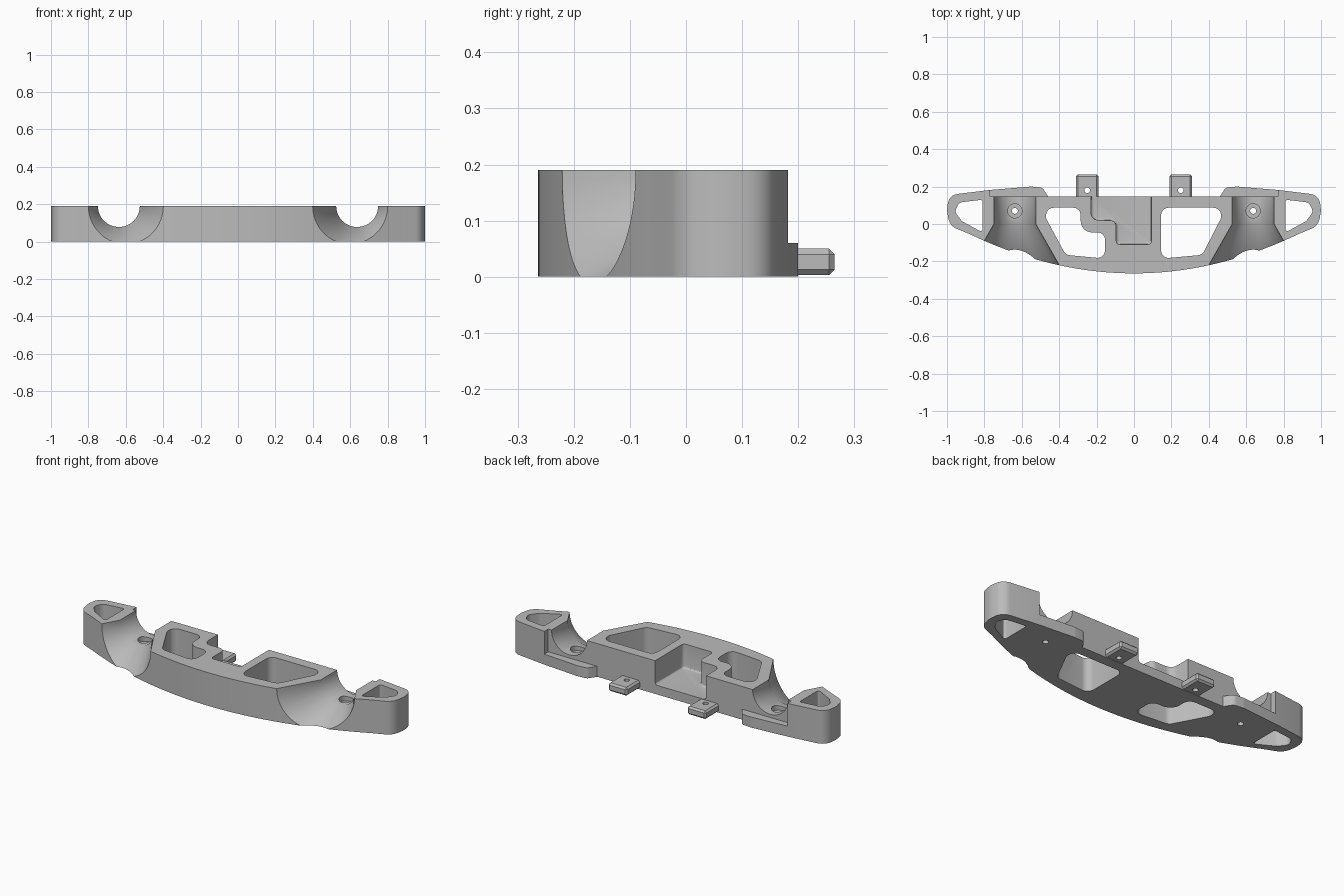
import bpy, bmesh, math
from mathutils import Vector, Matrix

if "Cube" in bpy.data.objects:
    bpy.data.objects.remove(bpy.data.objects["Cube"])

HEIGHT = 0.19
GREY = (0.5, 0.5, 0.5, 1)
grey = bpy.data.materials.new("plain_grey")
grey.use_nodes = True
grey.diffuse_color = GREY
grey.node_tree.nodes["Principled BSDF"].inputs["Base Color"].default_value = GREY


def finish(name, bm):
    bmesh.ops.recalc_face_normals(bm, faces=bm.faces)
    mesh = bpy.data.meshes.new(name)
    bm.to_mesh(mesh)
    bm.free()
    mesh.materials.append(grey)
    obj = bpy.data.objects.new(name, mesh)
    bpy.context.collection.objects.link(obj)
    return obj


def rounded(corners, steps=6):
    """Outline with each (x, y, radius) corner rounded off."""
    out = []
    for i, (x, y, r) in enumerate(corners):
        p = Vector((x, y))
        if r == 0:
            out.append(p)
            continue
        a = (Vector(corners[i - 1][:2]) - p).normalized()
        b = (Vector(corners[(i + 1) % len(corners)][:2]) - p).normalized()
        half = a.angle(b) / 2
        centre = p + (a + b).normalized() * r / math.sin(half)
        start = p + a * r / math.tan(half) - centre
        end = p + b * r / math.tan(half) - centre
        turn = math.atan2(start.x * end.y - start.y * end.x, start.dot(end))
        for s in range(steps + 1):
            t = math.atan2(start.y, start.x) + turn * s / steps
            out.append(centre + r * Vector((math.cos(t), math.sin(t))))
    return out


def prism(name, corners, z0, z1, floor_bevel=0, flip=1):
    bm = bmesh.new()
    base = bm.faces.new([bm.verts.new((p.x * flip, p.y, z0)) for p in rounded(corners)])
    # Keep the base face so the solid is closed
    top = bmesh.ops.extrude_face_region(bm, geom=[base], use_keep_orig=True)["geom"]
    bmesh.ops.translate(bm, vec=(0, 0, z1 - z0), verts=[v for v in top if isinstance(v, bmesh.types.BMVert)])
    if floor_bevel:
        edges = [e for e in bm.edges if all(abs(v.co.z - z0) < 1e-5 for v in e.verts)]
        bmesh.ops.bevel(bm, geom=edges, offset=floor_bevel, segments=3, profile=0.5, affect='EDGES')
    return finish(name, bm)


def lathe(name, profile, matrix, sides=64):
    """Solid of revolution about local z from (radius, height) pairs."""
    bm = bmesh.new()
    rings = []
    for r, h in profile:
        rings.append([bm.verts.new((r * math.cos(t), r * math.sin(t), h))
                      for t in (math.tau * k / sides for k in range(sides))])
    for lo, hi in zip(rings, rings[1:]):
        for k in range(sides):
            n = (k + 1) % sides
            bm.faces.new((lo[k], lo[n], hi[n], hi[k]))
    bm.faces.new(rings[0])
    bm.faces.new(rings[-1])
    bm.transform(matrix)
    return finish(name, bm)


def combine(target, tool, operation):
    mod = target.modifiers.new(operation, 'BOOLEAN')
    mod.operation = operation
    mod.solver = 'EXACT'
    mod.object = tool
    bpy.context.view_layer.objects.active = target
    bpy.ops.object.modifier_apply(modifier=mod.name)
    bpy.data.objects.remove(tool)


# Main body: bowed front, rounded tips, stepped back
SPAN = 0.88
bow = [(SPAN * k / 24, -0.264 + 0.272 * (SPAN * k / 24) ** 2, 0) for k in range(-24, 25)]
right_tip = [(0.985, -0.01, 0.07), (1.0, 0.07, 0.1), (0.99, 0.155, 0.06), (0.77, 0.182, 0), (0.77, 0.147, 0)]
left_tip = [(-x, y, r) for x, y, r in reversed(right_tip)]
body = prism("bumper_body", bow + right_tip + left_tip, 0, HEIGHT)

# Low rear ledges behind the channels
ledge = [(0.45, 0.12, 0), (0.8, 0.12, 0), (0.8, 0.176, 0), (0.77, 0.182, 0),
         (0.55, 0.2, 0.05), (0.49, 0.195, 0.03), (0.455, 0.14, 0.02)]
for side in (-1, 1):
    combine(body, prism("rear_ledge", ledge, 0, 0.06, flip=side), 'UNION')

# Round channels flaring to the front, with screw holes
for side in (-1, 1):
    axis = Matrix.Translation((0.637 * side, 0, HEIGHT)) @ Matrix.Rotation(math.pi / 2, 4, 'X')
    combine(body, lathe("channel_cutter", [(0.112, -0.4), (0.112, 0), (0.34, 0.4)], axis), 'DIFFERENCE')
    spot = Matrix.Translation((0.637 * side, 0.07, 0))
    combine(body, lathe("screw_cutter", [(0.016, -0.1), (0.016, 0.055), (0.038, 0.055), (0.038, 0.3)],
                        spot, 32), 'DIFFERENCE')

# Through windows
tip_window = [(0.81, -0.045, 0.01), (0.92, 0.015, 0.03), (0.958, 0.065, 0.03),
              (0.935, 0.115, 0.035), (0.81, 0.13, 0.01)]
right_window = [(0.145, 0.087, 0.04), (0.465, 0.087, 0.04), (0.465, 0.03, 0.03),
                (0.365, -0.165, 0.04), (0.145, -0.185, 0.04)]
left_window = [(-0.47, 0.087, 0.04), (-0.285, 0.087, 0.04), (-0.285, -0.045, 0.06),
               (-0.155, -0.045, 0.04), (-0.155, -0.185, 0.04), (-0.365, -0.165, 0.04), (-0.47, 0.03, 0.03)]
for corners, flip in ((tip_window, 1), (tip_window, -1), (right_window, 1), (left_window, 1)):
    combine(body, prism("window_cutter", corners, -0.1, 0.3, flip=flip), 'DIFFERENCE')

# Stepped pocket open to the back
pocket = [(-0.23, 0.3, 0), (-0.23, 0.02, 0.04), (-0.095, 0.02, 0.035), (-0.095, -0.11, 0.02),
          (0.093, -0.11, 0.02), (0.093, 0.3, 0)]
combine(body, prism("pocket_cutter", pocket, 0.052, 0.3, floor_bevel=0.014), 'DIFFERENCE')

# Mounting lugs with chamfered ends and pin holes
for side in (-1, 1):
    bm = bmesh.new()
    bmesh.ops.create_cube(bm, size=1, matrix=Matrix.Translation((0.25 * side, 0.195, 0.0265))
                          @ Matrix.Diagonal((0.12, 0.14, 0.047, 1)))
    rear = [e for e in bm.edges if max(v.co.y for v in e.verts) > 0.26]
    bmesh.ops.bevel(bm, geom=rear, offset=0.01, segments=1, affect='EDGES')
    lug = finish("mounting_lug", bm)
    pin = Matrix.Translation((0.25 * side, 0.18, 0))
    combine(lug, lathe("pin_cutter", [(0.015, -0.1), (0.015, 0.2)], pin, 24), 'DIFFERENCE')
    combine(body, lug, 'UNION')

# Smooth curved walls, sharp corners
bpy.ops.object.select_all(action='DESELECT')
body.select_set(True)
bpy.context.view_layer.objects.active = body
bpy.ops.object.shade_smooth_by_angle(angle=math.radians(30))
